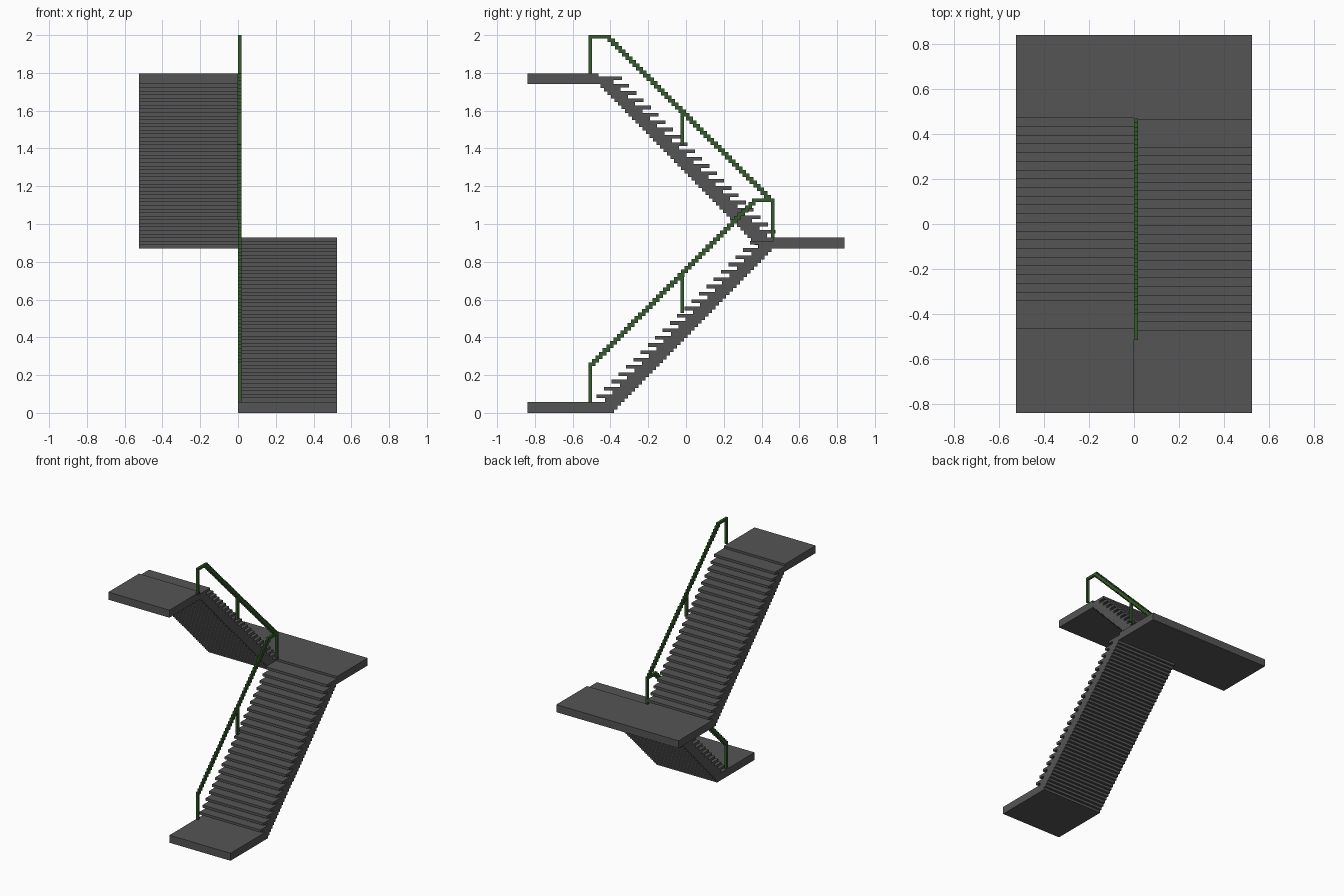
import bpy, bmesh

cube = bpy.data.objects.get("Cube")
if cube:
    bpy.data.objects.remove(cube, do_unlink=True)


def material(name, rgb):
    m = bpy.data.materials.new(name)
    m.use_nodes = True
    m.diffuse_color = (*rgb, 1)
    m.node_tree.nodes["Principled BSDF"].inputs["Base Color"].default_value = (*rgb, 1)
    return m


GREY = material("dark grey concrete", (0.09, 0.09, 0.09))
GREEN = material("green paint", (0.036, 0.100, 0.025))


def prism(name, profile, x0, x1, mat):
    """Extrude a closed (y, z) outline from x0 to x1."""
    bm = bmesh.new()
    face = bm.faces.new([bm.verts.new((x0, y, z)) for y, z in profile])
    ext = bmesh.ops.extrude_face_region(bm, geom=[face])
    verts = [v for v in ext["geom"] if isinstance(v, bmesh.types.BMVert)]
    bmesh.ops.translate(bm, verts=verts, vec=(x1 - x0, 0, 0))
    bmesh.ops.recalc_face_normals(bm, faces=bm.faces)
    mesh = bpy.data.meshes.new(name)
    bm.to_mesh(mesh)
    bm.free()
    mesh.materials.append(mat)
    obj = bpy.data.objects.new(name, mesh)
    bpy.context.collection.objects.link(obj)
    return obj


def box(name, y0, y1, z0, z1, x0, x1, mat):
    return prism(name, [(y0, z0), (y1, z0), (y1, z1), (y0, z1)], x0, x1, mat)


W = 0.523        # flight width
DEPTH = 0.838    # half of the overall depth
EDGE = 0.463     # landing edge
SLAB = 0.058     # landing thickness
STOREY = 0.870   # rise of one flight
POST = 0.0188    # rail thickness

# Landings
box("bottom_landing", -DEPTH, -EDGE, 0, SLAB, 0, W, GREY)
box("middle_landing", EDGE, DEPTH, STOREY, STOREY + SLAB, -W, W, GREY)
box("top_landing", -DEPTH, -EDGE, 2 * STOREY, 2 * STOREY + SLAB, -W, 0, GREY)


def flight_profile():
    """Overhanging treads above, finely stepped soffit below."""
    pts = [(-EDGE, SLAB), (-EDGE, 0)]
    n = 46
    dy, dz = 0.0185, STOREY / n
    for i in range(n):
        y = -0.38 + i * dy
        pts += [(y, i * dz), (y, (i + 1) * dz)]
    pts += [(EDGE, STOREY), (EDGE, 0.911)]
    treads, pitch, overhang = 22, 0.0387, 0.045
    for i in range(treads):
        nose, top = 0.34 - i * pitch, 0.911 - i * pitch
        under = top - pitch / 2
        below = top - pitch if i < treads - 1 else SLAB
        pts += [(nose, top), (nose, under), (nose + overhang, under), (nose + overhang, below)]
    return pts


# Flights: the upper one is the lower one turned round and raised
outline = flight_profile()
prism("lower_flight", outline, 0, W, GREY)
prism("upper_flight", [(-y, z + STOREY) for y, z in outline], -W, 0, GREY)


def handrail(name, y_start, y_end, z_top, z_end, s):
    """Stepped sloping bar, then a short level bar ending at y_end."""
    n = 47
    d, dz = 0.0188, (z_end - z_top) / (n - 1)
    upper, lower = [], []
    for i in range(n):
        ya, yb, z = y_start + s * i * d, y_start + s * (i + 1) * d, z_top + i * dz
        upper += [(ya, z), (yb, z)]
        lower += [(ya, z - 2 * dz), (yb, z - 2 * dz)]
    last = upper[-1][0]
    level = [(y_end, z_end), (y_end, z_end - dz), (last, z_end - dz)]
    prism(name, upper + level + lower[::-1], 0, POST, GREEN)


handrail("lower_handrail", -0.516, 0.469, 0.267, 1.136, 1)
handrail("upper_handrail", 0.469, -0.516, 1.136, 2.0, -1)

# Rail posts: name, y, bottom, top
for name, y, z0, z1 in [
    ("bottom_post", -0.516, SLAB, 0.25),
    ("lower_middle_post", -0.030, 0.53, 0.72),
    ("landing_post", 0.450, STOREY + SLAB, 1.12),
    ("upper_middle_post", -0.030, 1.42, 1.59),
    ("top_post", -0.516, 2 * STOREY + SLAB, 1.99),
]:
    box(name, y, y + POST, z0, z1, 0, POST, GREEN)
